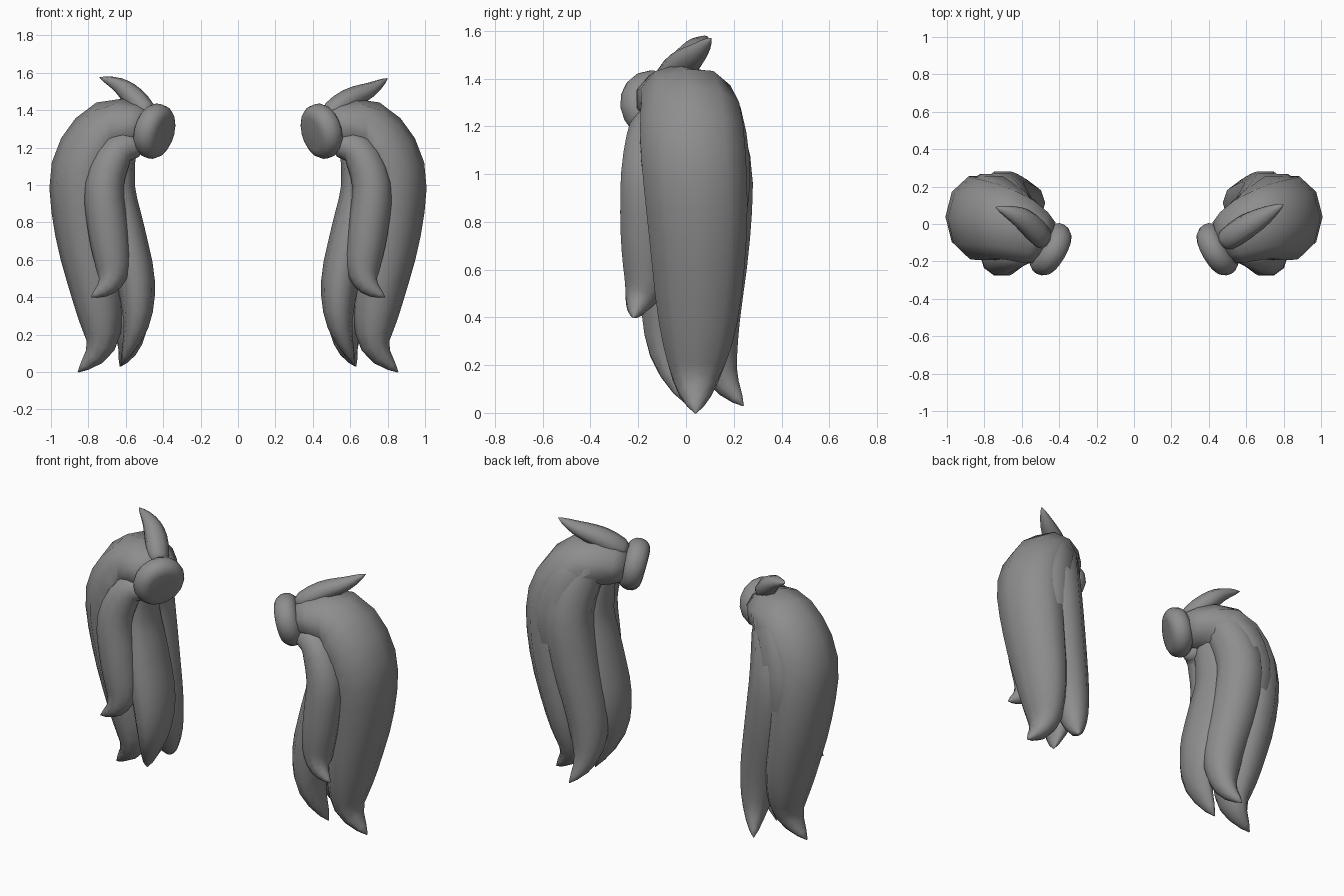
import bpy
import bmesh
import math
from mathutils import Vector

cube = bpy.data.objects.get("Cube")
if cube:
    bpy.data.objects.remove(cube, do_unlink=True)

hair = bpy.data.materials.new("hair grey")
hair.use_nodes = True
colour = (0.27, 0.27, 0.27, 1)
hair.diffuse_color = colour
hair.node_tree.nodes["Principled BSDF"].inputs["Base Color"].default_value = colour


def smooth_path(points, steps=3):
    """Catmull-Rom curve through the points."""
    points = [Vector(p) for p in points]
    padded = [points[0], *points, points[-1]]
    path = []
    for a, b, c, d in zip(padded, padded[1:], padded[2:], padded[3:]):
        for k in range(steps):
            t = k / steps
            into, out = (c - a) / 2, (d - b) / 2
            path.append(b + into * t + (3 * (c - b) - 2 * into - out) * t ** 2
                        + (2 * (b - c) + into + out) * t ** 3)
    return path + [points[-1]]


def strand(name, points, width, depth, side, peak, sides=10):
    """Lock of hair: oval rings along a path, fullest at peak and pointed at the end."""
    path = smooth_path(points)
    last = len(path) - 1
    bm = bmesh.new()
    rings = []
    for i, centre in enumerate(path):
        tangent = (path[min(i + 1, last)] - path[max(i - 1, 0)]).normalized()
        across = Vector((0, 1, 0)).cross(tangent).normalized()
        outward = tangent.cross(across)
        t = i / last
        reach = 1 - peak if t > peak else peak * 1.5
        fullness = max(1 - ((t - peak) / reach) ** 2, 0.02)
        ring = []
        for k in range(sides):
            angle = math.tau * k / sides
            p = centre + fullness * (across * width * math.cos(angle)
                                     + outward * depth * math.sin(angle))
            ring.append(bm.verts.new((p.x * side, p.y, p.z)))
        rings.append(ring)
    for a, b in zip(rings, rings[1:]):
        for k in range(sides):
            n = (k + 1) % sides
            bm.faces.new((a[k], a[n], b[n], b[k]))
    bm.faces.new(rings[0])
    bm.faces.new(rings[-1])
    bmesh.ops.recalc_face_normals(bm, faces=bm.faces)
    mesh = bpy.data.meshes.new(name)
    bm.to_mesh(mesh)
    bm.free()
    mesh.materials.append(hair)
    mesh.shade_smooth()
    bpy.context.collection.objects.link(bpy.data.objects.new(name, mesh))


def hair_tie(name, side):
    """Thick disc with well rounded rims, tilted towards the head."""
    axis = Vector((0.82 * side, 0.47, 0.25))
    bpy.ops.mesh.primitive_cylinder_add(
        vertices=16, radius=0.15, depth=0.13, location=(0.447 * side, -0.135, 1.287),
        rotation=axis.to_track_quat("Z", "Y").to_euler())
    tie = bpy.context.object
    tie.name = name
    tie.data.materials.append(hair)
    tie.data.shade_smooth()
    bevel = tie.modifiers.new("rounded rims", "BEVEL")
    bevel.width = 0.06
    bevel.segments = 4
    bevel.limit_method = "ANGLE"
    bevel.angle_limit = math.radians(60)


# Locks of one pigtail: width, depth, fullest point, path from tie to tip
locks = {
    "outer_strand": (.18, .23, .33, [
        (.48, -.1, 1.3), (.68, 0, 1.3), (.82, .03, 1.08), (.81, .05, .75),
        (.745, .05, .38), (.735, .04, .14), (.855, .04, 0)]),
    "back_strand": (.145, .15, .4, [
        (.49, -.08, 1.3), (.63, .04, 1.31), (.705, .13, 1.05), (.67, .13, .75),
        (.59, .11, .38), (.58, .15, .16), (.63, .24, .03)]),
    "middle_fill": (.165, .175, .4, [
        (.5, -.08, 1.3), (.68, .05, 1.29), (.77, .1, 1.05),
        (.75, .1, .8), (.68, .1, .55), (.65, .1, .33)]),
    "inner_strand": (.105, .165, .5, [
        (.6, -.06, 1.27), (.64, -.03, 1), (.6, -.03, .75),
        (.545, -.04, .48), (.545, -.05, .25), (.62, 0, .04)]),
    "front_strand": (.108, .11, .45, [
        (.53, -.13, 1.21), (.64, -.15, 1.185), (.715, -.17, 1), (.695, -.17, .76),
        (.67, -.17, .56), (.7, -.2, .46), (.785, -.22, .4)]),
}

# Loose tufts above the ties differ a little between the two sides
tufts = {
    "left": [(.47, -.1, 1.37), (.59, -.02, 1.455), (.71, .05, 1.51), (.8, .105, 1.57)],
    "right": [(.47, -.1, 1.37), (.56, 0, 1.47), (.64, .05, 1.535), (.74, .09, 1.575)],
}

for side, label in ((1, "left"), (-1, "right")):
    for part, (width, depth, peak, points) in locks.items():
        strand(f"{label}_{part}", points, width, depth, side, peak)
    strand(f"{label}_tuft", tufts[label], 0.06, 0.07, side, peak=0.2, sides=8)
    hair_tie(f"{label}_hair_tie", side)
